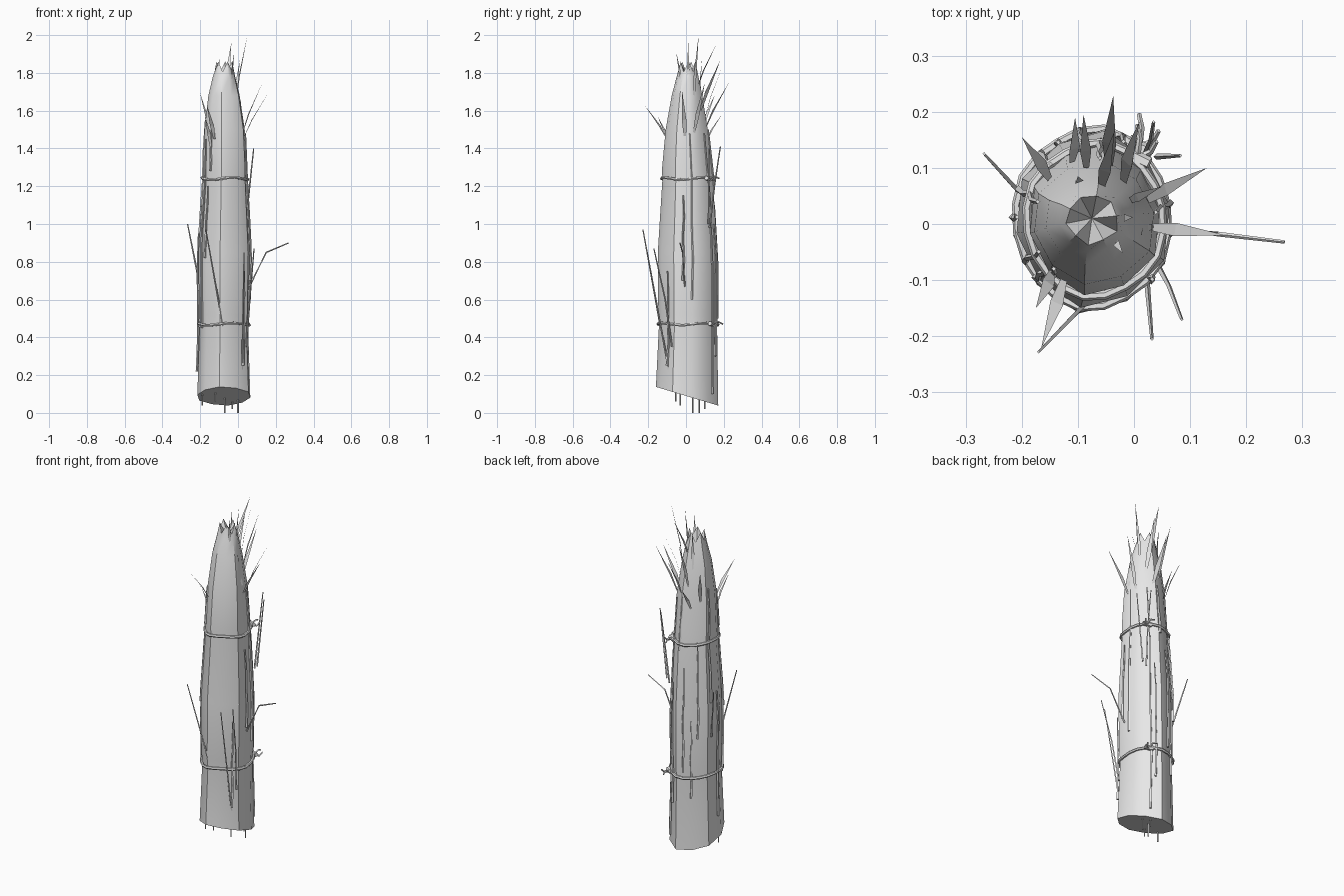
import bpy, bmesh, math
from mathutils import Vector

if "Cube" in bpy.data.objects:
    bpy.data.objects.remove(bpy.data.objects["Cube"])

straw = bpy.data.materials.new("pale_grey_straw")
straw.diffuse_color = (0.8, 0.8, 0.8, 1)
straw.use_nodes = True
straw.node_tree.nodes["Principled BSDF"].inputs["Base Color"].default_value = straw.diffuse_color
SIDES = 10
WOBBLE = [1.0, 0.98, 1.03, 0.97, 1.03, 1.0, 0.98, 1.02, 0.98, 1.03]
# z, centre x, half width x, centre y, half depth y
PROFILE = [(0.09, -0.075, 0.142, 0.005, 0.163), (0.465, -0.075, 0.130, 0.010, 0.152),
           (0.52, -0.074, 0.134, 0.009, 0.157), (0.85, -0.073, 0.138, 0.008, 0.156),
           (1.235, -0.070, 0.117, 0.008, 0.132), (1.29, -0.070, 0.117, 0.004, 0.130),
           (1.50, -0.071, 0.108, 0.003, 0.110), (1.68, -0.074, 0.084, 0.005, 0.080),
           (1.78, -0.074, 0.060, 0.008, 0.057)]


def section(z):
    """Interpolated cross-section of the bundle at a height."""
    z = min(max(z, PROFILE[0][0]), PROFILE[-1][0])
    for a, b in zip(PROFILE, PROFILE[1:]):
        if z <= b[0]:
            t = (z - a[0]) / (b[0] - a[0])
            return [p + (q - p) * t for p, q in zip(a, b)][1:]


def surface(i, z, grow=1.0):
    """Point on the bundle at corner number i (may be fractional)."""
    cx, rx, cy, ry = section(z)
    a = 2 * math.pi * (i + 0.25) / SIDES
    k, f = int(i // 1), i % 1
    w = WOBBLE[k % SIDES] * (1 - f) + WOBBLE[(k + 1) % SIDES] * f
    return Vector((cx + rx * w * grow * math.cos(a), cy + ry * w * grow * math.sin(a), z))


def finish(name, bm, smooth=None):
    bmesh.ops.recalc_face_normals(bm, faces=bm.faces)
    me = bpy.data.meshes.new(name)
    bm.to_mesh(me)
    bm.free()
    me.materials.append(straw)
    ob = bpy.data.objects.new(name, me)
    bpy.context.collection.objects.link(ob)
    if smooth:
        bpy.ops.object.select_all(action='DESELECT')
        ob.select_set(True)
        bpy.context.view_layer.objects.active = ob
        bpy.ops.object.shade_smooth_by_angle(angle=math.radians(smooth))
    return ob


def tube(bm, pts, r0, r1, sides=4, closed=False):
    """Tube swept through the points, tapering from r0 to r1."""
    pts = [Vector(p) for p in pts]
    rings, n = [], len(pts)
    for i, p in enumerate(pts):
        if closed:
            d = pts[(i + 1) % n] - pts[i - 1]
        else:
            d = pts[min(i + 1, n - 1)] - pts[max(i - 1, 0)]
        d.normalize()
        u = d.cross(Vector((0, 0, 1)) if abs(d.z) < 0.8 else Vector((0, 1, 0))).normalized()
        v = d.cross(u)
        r = r0 + (r1 - r0) * i / (n - 1)
        rings.append([bm.verts.new(p + r * (u * math.cos(2 * math.pi * k / sides)
                      + v * math.sin(2 * math.pi * k / sides))) for k in range(sides)])
    for i in range(n if closed else n - 1):
        a, b = rings[i], rings[(i + 1) % n]
        for k in range(sides):
            bm.faces.new((a[k], a[(k + 1) % sides], b[(k + 1) % sides], b[k]))
    if not closed:
        bm.faces.new(rings[0])
        bm.faces.new(rings[-1])


def blade(bm, base, tip, w):
    """Flat leaf: narrow foot, wide lower third, pointed tip."""
    base, tip = Vector(base), Vector(tip)
    d = tip - base
    out = Vector((base.x + 0.075, base.y - 0.01, 0))
    side = d.cross(out).normalized() * w / 2
    mid = base + d * 0.4 - out.normalized() * 0.008
    v = [bm.verts.new(p) for p in (base - side * .5, base + side * .5, mid + side, tip, mid - side)]
    bm.faces.new((v[0], v[1], v[2], v[4]))
    bm.faces.new((v[4], v[2], v[3]))


# Bundle body with slanted foot and jagged crown
bm = bmesh.new()
rings = []
for n, row in enumerate(PROFILE):
    ring = []
    for i in range(SIDES):
        p = surface(i, row[0])
        if n == 0:
            p.z = 0.09 - 0.3 * p.y
        ring.append(bm.verts.new(p))
    rings.append(ring)
crown = []
for i in range(SIDES):
    peak = i % 2 == 0
    p = surface(i, 1.78, 0.72 if peak else 0.8)
    p.z = 1.86 if peak else 1.805
    crown.append(bm.verts.new(p))
rings.append(crown)
for a, b in zip(rings, rings[1:]):
    for i in range(SIDES):
        j = (i + 1) % SIDES
        bm.faces.new((a[i], a[j], b[j], b[i]))
heart = bm.verts.new((-0.075, 0.01, 1.77))
for i in range(SIDES):
    bm.faces.new((crown[i], crown[(i + 1) % SIDES], heart))
bm.faces.new(rings[0])
finish("bundle_body", bm, 37)

# Binding ropes with a knot and loose ends at the back right
for name, z in (("lower_rope", 0.47), ("upper_rope", 1.24)):
    bm = bmesh.new()
    loop = [surface(i / 2, z, 1.03) + Vector((0, 0, 0.006 * math.sin(i * 0.9))) for i in range(SIDES * 2)]
    tube(bm, loop, 0.008, 0.008, 6, True)
    k = surface(1.2, z, 1.06)
    tube(bm, [k + Vector((-0.02, 0.01, 0)), k, k + Vector((0.022, -0.01, 0.004))], 0.014, 0.012, 6)
    tube(bm, [k, k + Vector((0.005, 0.035, 0.012)), k + Vector((0.0, 0.06, 0.0))], 0.006, 0.004)
    tube(bm, [k, k + Vector((0.025, 0.012, -0.01)), k + Vector((0.035, 0.03, 0.01))], 0.006, 0.004)
    finish(name, bm, 50)

# Leaves standing out near the top
bm = bmesh.new()
for base, tip, w in (
        ((-0.06, 0.06, 1.72), (-0.035, 0.165, 1.96), 0.022),
        ((-0.045, 0.10, 1.50), (-0.037, 0.228, 1.75), 0.026),
        ((-0.11, 0.11, 1.44), (-0.105, 0.19, 1.58), 0.020),
        ((-0.085, 0.10, 1.56), (-0.09, 0.195, 1.84), 0.020),
        ((-0.02, 0.07, 1.58), (0.01, 0.183, 1.87), 0.025),
        ((-0.012, 0.04, 1.63), (0.05, 0.067, 2.0), 0.016),
        ((0.020, 0.04, 1.47), (0.13, 0.10, 1.75), 0.022),
        ((0.027, -0.005, 1.45), (0.163, -0.02, 1.70), 0.024),
        ((-0.15, 0.08, 1.48), (-0.20, 0.155, 1.69), 0.022),
        ((-0.145, -0.085, 1.41), (-0.175, -0.15, 1.57), 0.024),
        ((-0.125, -0.10, 1.45), (-0.165, -0.22, 1.63), 0.024),
        ((-0.015, 0.01, 1.70), (-0.002, 0.012, 1.96), 0.014),
        ((-0.03, -0.03, 1.74), (-0.02, -0.052, 1.91), 0.014),
        ((0.032, -0.005, 1.52), (0.012, -0.02, 1.70), 0.020),
        ((-0.10, 0.08, 1.66), (-0.10, 0.085, 1.88), 0.016)):
    blade(bm, base, tip, w)
finish("top_leaves", bm)

# Loose thin stalks sticking out of the sides
bm = bmesh.new()
for pts in (
        [(-0.207, 0.06, 0.70), (-0.267, 0.125, 1.0)],
        [(0.060, -0.007, 0.67), (0.15, -0.018, 0.85), (0.268, -0.032, 0.90)],
        [(0.043, -0.075, 0.35), (0.062, -0.11, 0.60), (0.085, -0.17, 0.87)],
        [(-0.08, -0.135, 0.46), (-0.17, -0.228, 0.97)],
        [(0.022, -0.09, 0.22), (0.032, -0.205, 0.85)],
        [(0.04, 0.12, 1.0), (0.083, 0.122, 1.40)],
        [(0.02, 0.125, 0.98), (0.03, 0.15, 1.2), (0.035, 0.182, 1.41)]):
    tube(bm, pts, 0.0055, 0.003)
finish("loose_stalks", bm)

# Flat straws lying along the bundle: corner number, bottom and top height
bm = bmesh.new()
for i, z0, z1 in ((9.5, 0.70, 1.15), (0.0, 0.60, 1.48), (1.3, 0.10, 1.48), (1.6, 0.30, 1.0),
                  (5.9, 0.82, 1.20), (5.5, 0.45, 1.45), (4.7, 0.22, 0.95), (3.4, 0.7, 1.25),
                  (2.5, 0.5, 1.1), (4.2, 0.9, 1.55), (8.6, 0.25, 0.75), (2.1, 1.2, 1.5),
                  (6.1, 1.28, 1.5), (3.0, 0.35, 0.8)):
    zs = [z0 + (z1 - z0) * t / 4 for t in range(5)]
    tube(bm, [surface(i + 0.05 * (t % 2), z, 1.02) for t, z in enumerate(zs)], 0.007, 0.004)
finish("lying_straws", bm)

# Straw ends poking out underneath
bm = bmesh.new()
for x, y, z in ((-0.19, -0.03, 0.04), (-0.07, 0.035, 0.0), (0.0, 0.07, 0.0), (-0.12, -0.055, 0.06),
                (-0.03, 0.10, 0.02)):
    tube(bm, [(x, y, 0.2), (x, y, z)], 0.004, 0.004)
finish("straw_ends", bm)
